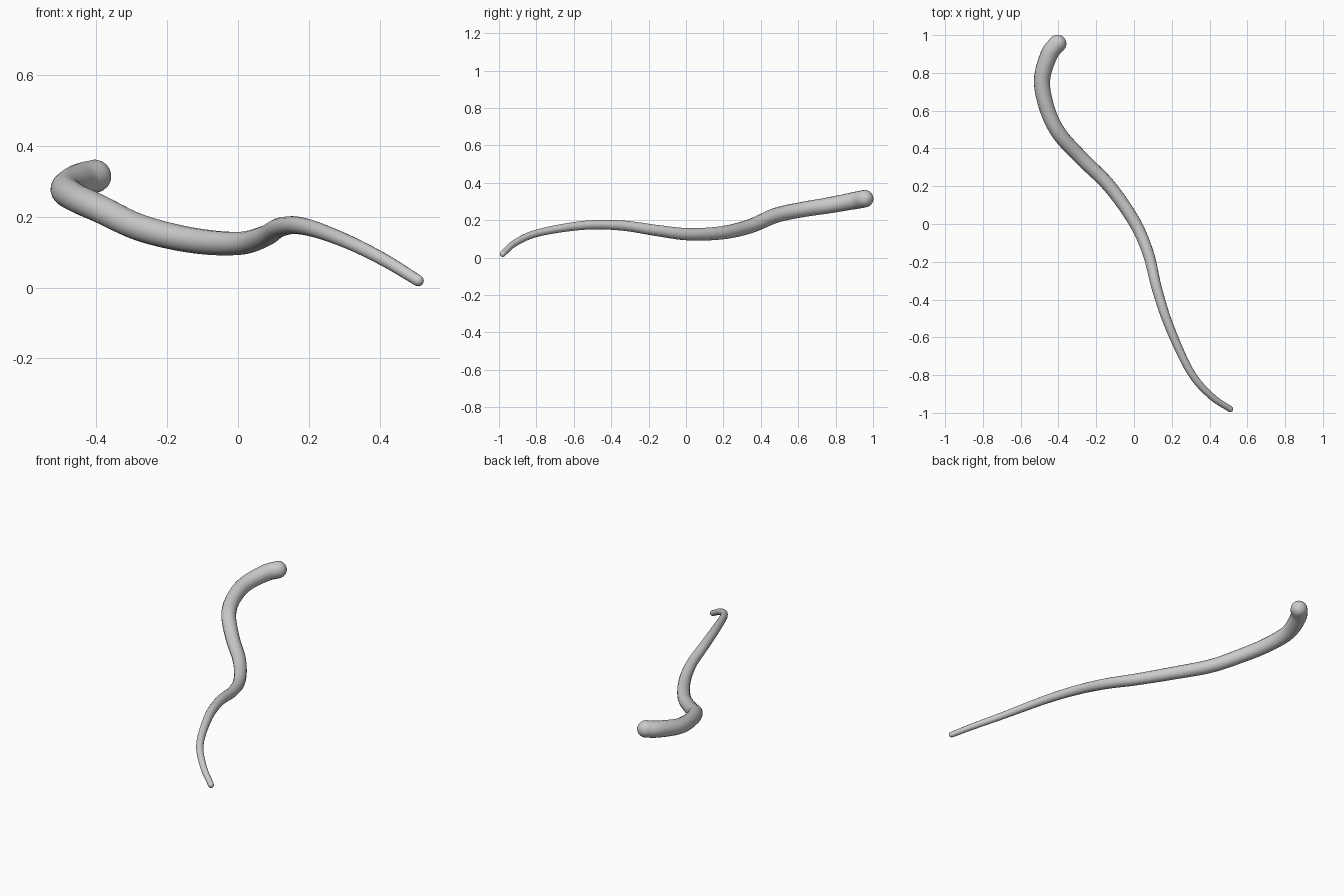
import bpy
import math
from mathutils import Vector

if "Cube" in bpy.data.objects:
    bpy.data.objects.remove(bpy.data.objects["Cube"])

# Centre line and radius, thick end to thin end: x, y, z, r
KEYS = [
    (-0.405, 0.955, 0.315, 0.047),
    (-0.450, 0.895, 0.304, 0.046),
    (-0.487, 0.760, 0.279, 0.043),
    (-0.460, 0.610, 0.255, 0.041),
    (-0.395, 0.477, 0.225, 0.040),
    (-0.275, 0.345, 0.169, 0.038),
    (-0.130, 0.200, 0.134, 0.036),
    (0.000, 0.015, 0.125, 0.033),
    (0.075, -0.155, 0.145, 0.030),
    (0.122, -0.345, 0.172, 0.027),
    (0.188, -0.545, 0.173, 0.024),
    (0.300, -0.785, 0.134, 0.020),
    (0.410, -0.912, 0.080, 0.018),
    (0.509, -0.980, 0.020, 0.016),
]
STEPS = 8
CAP = 8


def spline(keys):
    """Smooth curve through the keys (position and radius together)."""
    k = [Vector(p) for p in keys]
    k = [2 * k[0] - k[1]] + k + [2 * k[-1] - k[-2]]
    out = []
    for a, b, c, d in zip(k, k[1:], k[2:], k[3:]):
        for i in range(STEPS):
            t = i / STEPS
            out.append(0.5 * (2 * b + (c - a) * t + (2 * a - 5 * b + 4 * c - d) * t * t
                              + (3 * b - a - 3 * c + d) * t ** 3))
    return out + [k[-2]]


def round_cap(end, inner):
    """Points that close an end with a hemisphere, from the end outwards."""
    pos, r = end.to_3d(), end.w
    direction = (pos - inner.to_3d()).normalized()
    cap = []
    for i in range(1, CAP + 1):
        a = math.radians(89) * i / CAP
        p = pos + direction * r * math.sin(a)
        cap.append(Vector((*p, r * math.cos(a))))
    return cap


body = spline(KEYS)
path = round_cap(body[0], body[1])[::-1] + body + round_cap(body[-1], body[-2])

# Tapered, winding tube
curve = bpy.data.curves.new("tapered_tube", "CURVE")
curve.dimensions = "3D"
curve.bevel_depth = 1.0
curve.bevel_resolution = 6
curve.use_fill_caps = True
line = curve.splines.new("POLY")
line.points.add(len(path) - 1)
for point, v in zip(line.points, path):
    point.co = (v.x, v.y, v.z, 1)
    point.radius = v.w
line.use_smooth = True

tube = bpy.data.objects.new("tapered_tube", curve)
bpy.context.collection.objects.link(tube)
bpy.context.view_layer.objects.active = tube
tube.select_set(True)
bpy.ops.object.convert(target="MESH")
bpy.ops.object.shade_smooth()
